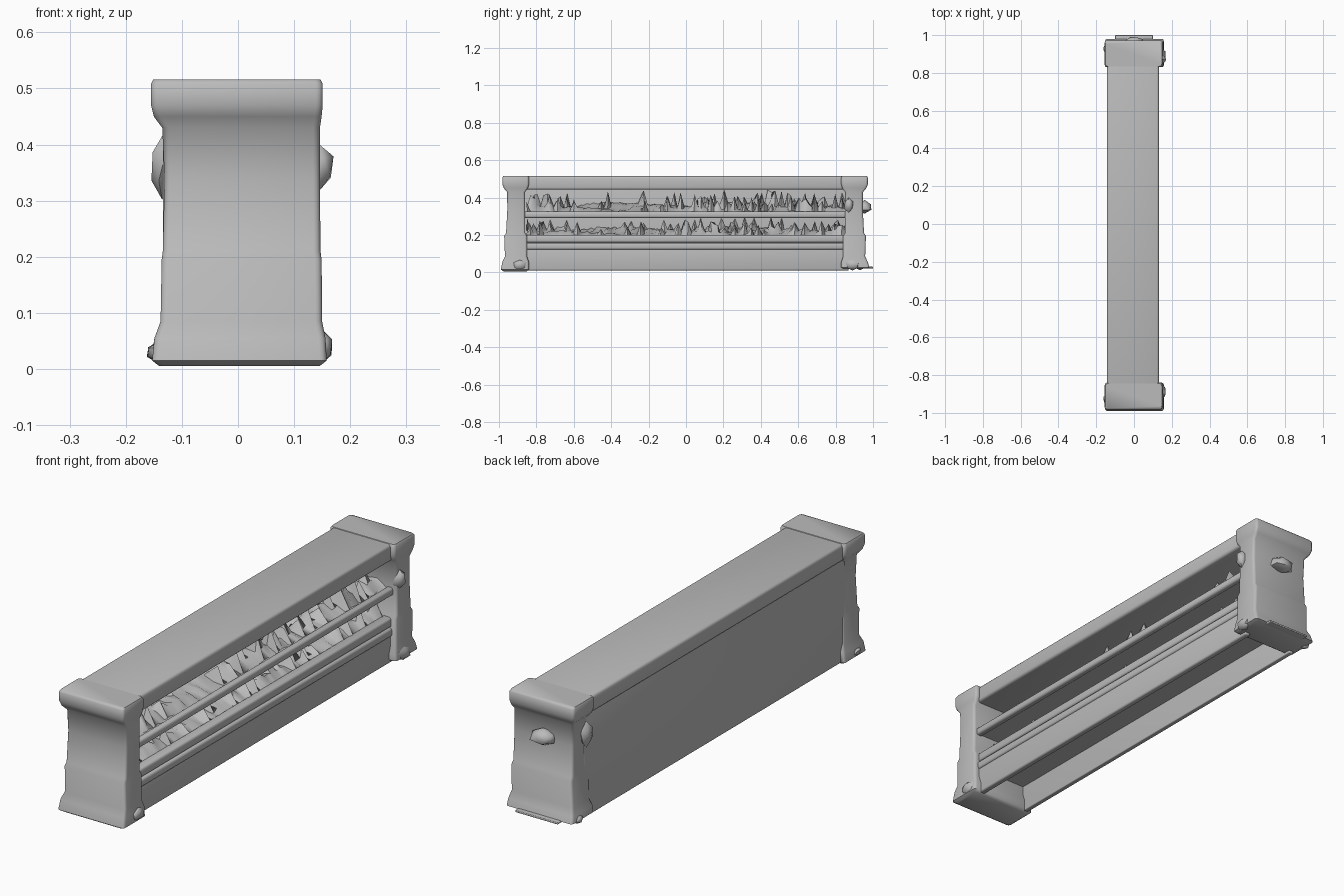
import bpy, bmesh, math, random

random.seed(7)
cube = bpy.data.objects.get("Cube")
if cube:
    bpy.data.objects.remove(cube, do_unlink=True)

GREY = (0.5, 0.5, 0.5, 1.0)
stone = bpy.data.materials.new("plain grey")
stone.use_nodes = True
stone.diffuse_color = GREY
stone.node_tree.nodes["Principled BSDF"].inputs["Base Color"].default_value = GREY
stone.node_tree.nodes["Principled BSDF"].inputs["Roughness"].default_value = 0.8

parts = []


def finish(name, bm):
    bmesh.ops.recalc_face_normals(bm, faces=bm.faces)
    mesh = bpy.data.meshes.new(name)
    bm.to_mesh(mesh)
    bm.free()
    mesh.materials.append(stone)
    obj = bpy.data.objects.new(name, mesh)
    bpy.context.collection.objects.link(obj)
    parts.append(obj)
    return obj


def box(name, x, y, z, bevel=0.0):
    bm = bmesh.new()
    bmesh.ops.create_cube(bm, size=1)
    for v in bm.verts:
        for i, (lo, hi) in enumerate((x, y, z)):
            v.co[i] = lo if v.co[i] < 0 else hi
    if bevel:
        bmesh.ops.bevel(bm, geom=bm.edges[:], offset=bevel, segments=3,
                        profile=0.5, affect='EDGES')
    return finish(name, bm)


def loft(name, rings, corner=0.012):
    """Stack of rounded rectangles: z, x0, x1, y0, y1."""
    bm = bmesh.new()
    loops = []
    for z, x0, x1, y0, y1 in rings:
        loop = []
        for k, (cx, cy) in enumerate(((x1, y1), (x0, y1), (x0, y0), (x1, y0))):
            sx, sy = (1 if cx == x1 else -1), (1 if cy == y1 else -1)
            for s in range(4):
                a = math.pi / 2 * (k + s / 3)
                loop.append(bm.verts.new((cx - sx * corner + corner * math.cos(a),
                                          cy - sy * corner + corner * math.sin(a), z)))
        loops.append(loop)
    for a, b in zip(loops, loops[1:]):
        for i in range(len(a)):
            j = (i + 1) % len(a)
            bm.faces.new((a[i], a[j], b[j], b[i]))
    bm.faces.new(loops[0])
    bm.faces.new(loops[-1])
    return finish(name, bm)


def lump(name, centre, size):
    """Rough faceted ornament on a post."""
    bm = bmesh.new()
    bmesh.ops.create_icosphere(bm, subdivisions=1, radius=1)
    for v in bm.verts:
        f = random.uniform(0.75, 1.0)
        v.co = [c + p * s * f for c, p, s in zip(centre, v.co, size)]
    return finish(name, bm)


# End posts: flared foot, plain shaft, overhanging cap
# Each row: z, x0, x1, outer distance, inner distance
PROFILE = [(0.005, -0.140, 0.145, 0.975, 0.85),
           (0.015, -0.153, 0.158, 0.990, 0.84),
           (0.055, -0.149, 0.156, 0.982, 0.84),
           (0.085, -0.138, 0.150, 0.968, 0.85),
           (0.195, -0.136, 0.149, 0.972, 0.85),
           (0.210, -0.134, 0.147, 0.962, 0.86),
           (0.340, -0.131, 0.146, 0.955, 0.86),
           (0.430, -0.135, 0.146, 0.957, 0.86),
           (0.450, -0.150, 0.149, 0.974, 0.845),
           (0.470, -0.155, 0.151, 0.982, 0.84),
           (0.508, -0.155, 0.151, 0.982, 0.84),
           (0.516, -0.151, 0.147, 0.976, 0.845)]
for side, label in ((-1, "front"), (1, "back")):
    rings = []
    for z, x0, x1, far, near in PROFILE:
        y0, y1 = sorted((side * far, side * near))
        shift = -0.01 if side > 0 else 0
        rings.append((max(z, 0.02) + 0.001 * z if side > 0 and z < 0.01 else
                      (z + 0.012 if side > 0 and z < 0.02 else z),
                      x0, x1, y0 + shift, y1 + shift))
    loft(label + "_end_post", rings)
    lump(label + "_foot_ornament", (0.150, side * 0.89, 0.04), (0.026, 0.05, 0.038))
    lump(label + "_foot_back_ornament", (-0.145, side * 0.93, 0.03), (0.022, 0.03, 0.02))
lump("back_post_ornament", (0.145, 0.87, 0.36), (0.030, 0.03, 0.045))
lump("back_post_rear_ornament", (-0.135, 0.86, 0.36), (0.024, 0.04, 0.06))
lump("back_end_ornament", (0, 0.955, 0.35), (0.07, 0.05, 0.04))
box("back_foot_flap", (-0.10, 0.10), (0.94, 1.0), (0.021, 0.03), 0.003)

# Long body: top beam, closed rear wall, hollow base, shelves
SPAN = (-0.87, 0.87)
box("top_beam", (-0.143, 0.132), SPAN, (0.442, 0.514), 0.012)
box("rear_wall", (-0.134, -0.112), SPAN, (0.01, 0.46), 0.004)
box("base_panel", (0.098, 0.126), SPAN, (0.010, 0.135), 0.008)
box("base_rail", (0.085, 0.132), SPAN, (0.122, 0.158), 0.010)
box("bottom_shelf", (-0.12, 0.112), SPAN, (0.125, 0.190))
box("bottom_shelf_lip", (0.085, 0.128), SPAN, (0.160, 0.200), 0.010)
box("middle_shelf", (-0.12, 0.115), SPAN, (0.296, 0.316))
box("middle_shelf_lip", (0.100, 0.130), SPAN, (0.291, 0.324), 0.010)


# Jagged goods heaped on the shelves
def goods(name, floor, ceiling, low, dense_from):
    bm = bmesh.new()
    rows, cols = 6, 96
    grid = []
    for r in range(rows):
        t = r / (rows - 1)
        line = []
        for c in range(cols):
            y = -0.85 + 1.70 * c / (cols - 1)
            dense = y > dense_from or y < -0.62
            h = low * (0.35 + 0.65 * t) + random.uniform(-0.006, 0.008)
            h += 0.010 * math.sin(9 * y + r)
            if 0 < r and random.random() < (0.24 if dense else 0.06):
                h += random.uniform(0.3, 1.0) * (ceiling - floor - low)
            if r == 0:
                h = 0.004
            x = 0.098 - 0.2 * t + random.uniform(-0.008, 0.004)
            line.append(bm.verts.new((x, y + random.uniform(-0.004, 0.004),
                                      floor + max(0.003, min(h, ceiling - floor)))))
        grid.append(line)
    for a, b in zip(grid, grid[1:]):
        for i in range(cols - 1):
            bm.faces.new((a[i], a[i + 1], b[i + 1], b[i]))
    obj = finish(name, bm)
    # heap surface must face upward
    if sum(p.normal.z for p in obj.data.polygons) < 0:
        obj.data.flip_normals()


goods("upper_shelf_goods", 0.314, 0.440, 0.045, -0.10)
goods("lower_shelf_goods", 0.188, 0.294, 0.042, -0.02)

# Soft shading with crisp edges
bpy.ops.object.select_all(action='DESELECT')
for obj in parts:
    obj.select_set(True)
bpy.context.view_layer.objects.active = parts[0]
bpy.ops.object.shade_smooth_by_angle(angle=math.radians(50))
